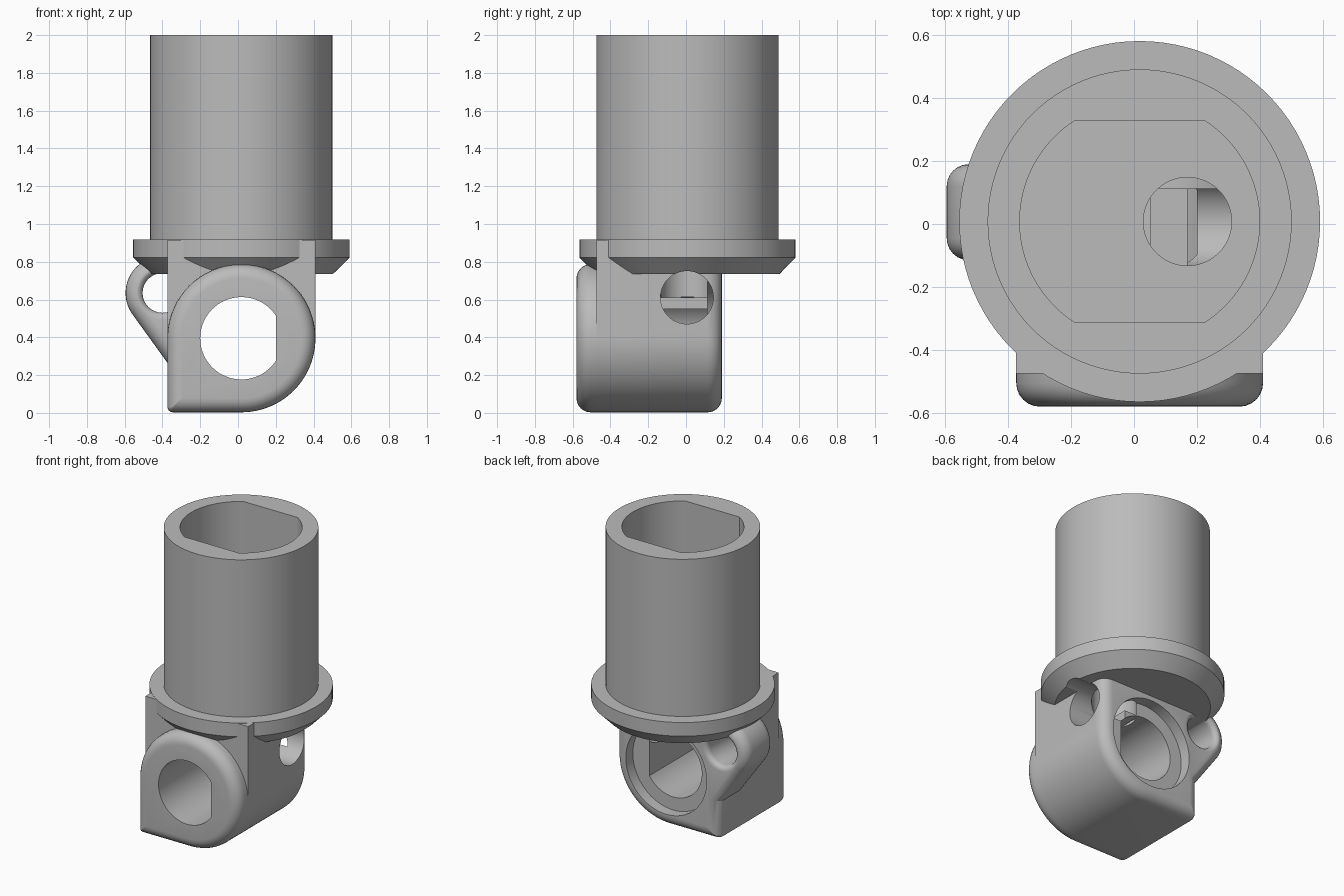
import bpy, bmesh
from math import sin, cos, pi, radians, sqrt

old = bpy.data.objects.get("Cube")
if old:
    bpy.data.objects.remove(old, do_unlink=True)

grey = bpy.data.materials.new("plain_grey")
grey.use_nodes = True
grey.diffuse_color = (0.5, 0.5, 0.5, 1)
grey.node_tree.nodes["Principled BSDF"].inputs["Base Color"].default_value = (0.5, 0.5, 0.5, 1)

CX, CY, CZ = 0.018, 0.008, 0.395     # tube axis and height of the cross bore
HALF = 0.392                         # half width of the housing
FRONT, STEP, BACK = -0.58, -0.475, 0.19
FILLET = 0.075


def loft(name, rings):
    """Closed solid through a list of matching point rings."""
    bm = bmesh.new()
    loops = [[bm.verts.new(p) for p in ring] for ring in rings]
    for a, b in zip(loops, loops[1:]):
        for i in range(len(a)):
            j = (i + 1) % len(a)
            bm.faces.new((a[i], a[j], b[j], b[i]))
    bm.faces.new(loops[0][::-1])
    bm.faces.new(loops[-1])
    bmesh.ops.recalc_face_normals(bm, faces=bm.faces[:])
    mesh = bpy.data.meshes.new(name)
    bm.to_mesh(mesh)
    bm.free()
    mesh.materials.append(grey)
    ob = bpy.data.objects.new(name, mesh)
    bpy.context.collection.objects.link(ob)
    return ob


def combine(target, other, operation):
    """Apply a boolean and discard the helper."""
    bpy.ops.object.select_all(action='DESELECT')
    bpy.context.view_layer.objects.active = target
    target.select_set(True)
    mod = target.modifiers.new("combine", 'BOOLEAN')
    mod.operation, mod.solver, mod.object = operation, 'EXACT', other
    bpy.ops.object.modifier_apply(modifier=mod.name)
    bpy.data.objects.remove(other, do_unlink=True)


def arc(cx, cz, r, start, end, steps):
    angles = [radians(start + (end - start) * i / steps) for i in range(steps + 1)]
    return [(cx + r * cos(a), cz + r * sin(a)) for a in angles]


def circle(cx, cz, r, n=72):
    return arc(cx, cz, r, 0, 360, n)[:-1]


def prism(name, profile, y0, y1, round_front=0, round_back=0, steps=6):
    """Extrude profile(inset) along y with rounded ends."""
    def ends(r):
        return [(r * (1 - sin(t)), r * (1 - cos(t)))
                for t in (pi / 2 * i / steps for i in range(steps + 1))] if r else [(0, 0)]
    stations = [(y0 + r_y, inset) for inset, r_y in ends(round_front)]
    stations += [(y1 - r_y, inset) for inset, r_y in reversed(ends(round_back))]
    return loft(name, [[(x, y, z) for x, z in profile(i)] for y, i in stations])


def lathe(name, cx, cy, outline, n=96):
    """Solid of revolution about a vertical axis from (radius, height)."""
    return loft(name, [[(x, y, z) for x, y in circle(cx, cy, r, n)] for r, z in outline])


def flat_circle(cx, cy, r, low=-9, high=9, lateral=False):
    """Circle with flats: clipped along its first or second axis."""
    out = []
    for x, y in circle(cx, cy, r, 120):
        if lateral:
            x = min(max(x, low), high)
            y = cy + (1 if y > cy else -1) * min(abs(y - cy), r) if x < high else y
        out.append((x, y))
    return out


# Housing sections: rounded lower right, square lower left
def lower_edge(i):
    h, c = HALF - i, max(0.03 - i, 0.002)
    return (arc(CX - h + c, CZ - h + c, c, 180, 270, 6)
            + arc(CX, CZ, h, 270, 360, 24))


def boss_section(i):
    return lower_edge(i) + arc(CX, CZ, HALF - i, 0, 180, 48)[1:]


def block_section(i):
    h = HALF - i
    return lower_edge(i) + [(CX + h, 0.915), (CX - h, 0.915)]


body = prism("pivot_housing", block_section, STEP, BACK, 0, FILLET)
combine(body, prism("front_boss", boss_section, FRONT, STEP, FILLET, 0), 'UNION')

# Side ear with a tapering web
EX, EZ, ER = -0.4, 0.635, 0.195
LEAN = radians(215.8)


def ear_section(i):
    points = arc(EX, EZ, ER - i, 90, 215.8, 30)
    x, z = points[-1]
    inner = -0.3
    foot = z + (inner - x) * -cos(LEAN) / sin(LEAN)
    return points + [(inner, foot), (inner, EZ + ER - i)]


EAR_FRONT = -0.115
combine(body, prism("side_ear", ear_section, EAR_FRONT, BACK, 0.07, 0.07), 'UNION')

# Ear hole with eased rims
flare = [(0.035 * (1 - cos(t)), 0.14 - 0.035 * sin(t)) for t in (pi / 10 * k for k in range(6))]
flare = [(0.035 * (1 - cos(pi / 10 * k)), 0.105 + 0.035 * (1 - sin(pi / 10 * k))) for k in range(6)]
stations = [(EAR_FRONT - 0.01, 0.14)] + [(EAR_FRONT + d, r) for d, r in flare]
stations += [(BACK - d, r) for d, r in reversed(flare)] + [(BACK + 0.02, 0.14)]
ear_hole = loft("ear_hole", [[(x, y, z) for x, z in circle(EX, EZ, r, 48)] for y, r in stations])
combine(body, ear_hole, 'DIFFERENCE')

# Collar with chamfered underside and upright tube
tube = lathe("collar_tube", CX, CY, [(0.487, 0.735), (0.573, 0.823), (0.573, 0.917),
                                     (0.483, 0.917), (0.483, 2.0)])
combine(body, tube, 'UNION')

# Tube socket with two flats
R, FLAT = 0.381, 0.32
a = math_angle = 57.1
socket = arc(CX, CY, R, -a, a, 32) + arc(CX, CY, R, 180 - a, 180 + a, 32)
combine(body, loft("tube_socket", [[(x, y, z) for x, y in socket] for z in (0.9, 2.1)]), 'DIFFERENCE')

# Cross bore with one flat, and the round recess at the back
bore = arc(CX, CZ, 0.218, 33.4, 360 - 33.4, 64)
combine(body, prism("cross_bore", lambda i: bore, FRONT - 0.1, BACK + 0.1), 'DIFFERENCE')
combine(body, prism("back_recess", lambda i: circle(CX, CZ, 0.308, 96), 0.113, BACK + 0.1), 'DIFFERENCE')

# Cable passage: down from the socket and out of the side
combine(body, lathe("drop_hole", 0.17, CY, [(0.14, 0.61), (0.14, 1.0)], 64), 'DIFFERENCE')
side = [[(x, y, z) for y, z in circle(0.005, 0.611, 0.14, 64)] for x in (0.17, 0.8)]
combine(body, loft("side_hole", side), 'DIFFERENCE')

bpy.ops.object.select_all(action='DESELECT')
body.select_set(True)
bpy.context.view_layer.objects.active = body
bpy.ops.object.shade_smooth_by_angle(angle=radians(25))
